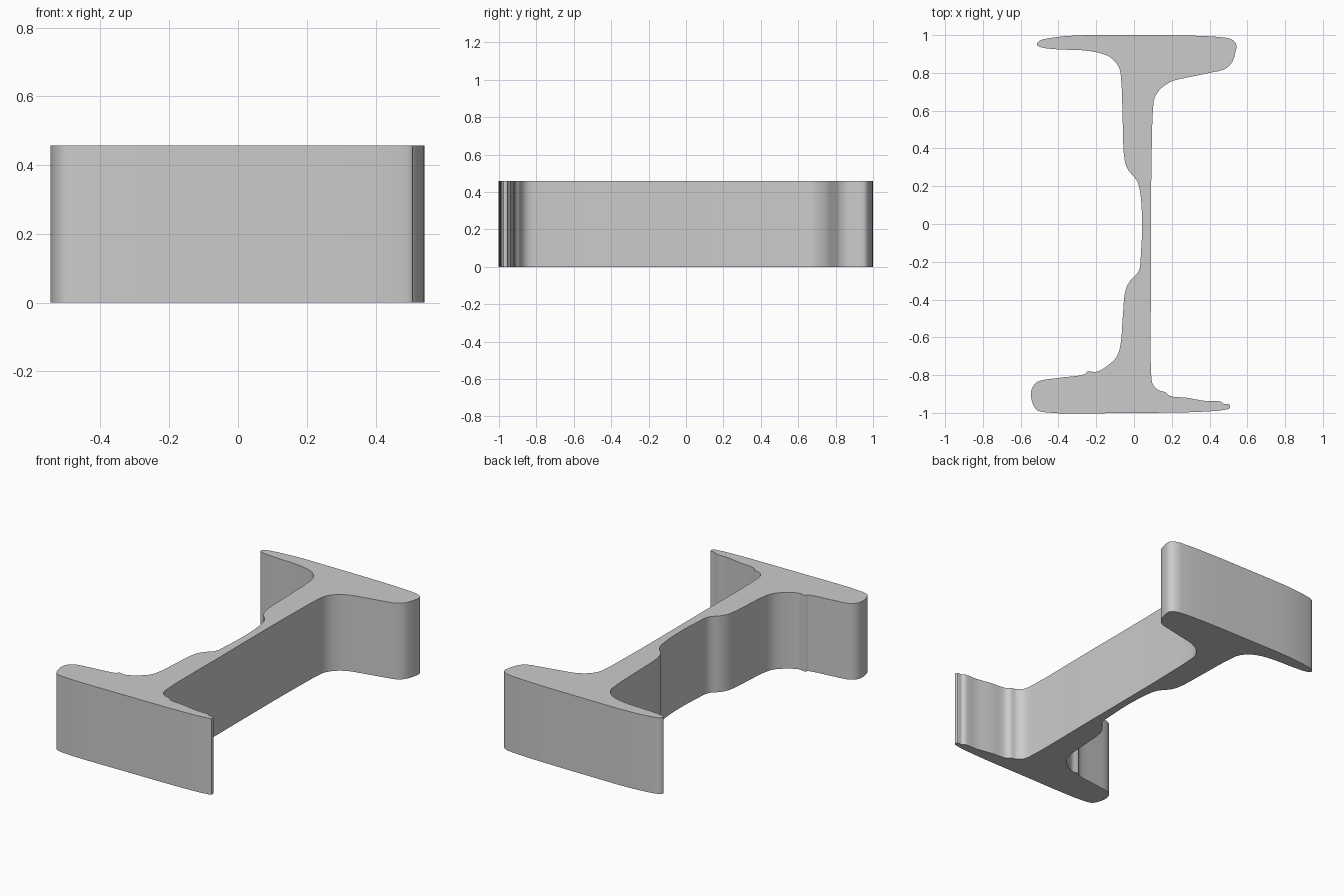
import bpy, bmesh
from math import radians
from mathutils import Vector

if "Cube" in bpy.data.objects:
    bpy.data.objects.remove(bpy.data.objects["Cube"])

HEIGHT = 0.458
STEPS = 4

# Outline seen from above, clockwise, part by part
back_flange = [(-.515, .95), (-.50, .97), (-.44, .985), (-.31, .998), (0, 1), (.28, .998),
               (.45, .99), (.51, .98), (.54, .955), (.535, .90), (.515, .85), (.48, .82),
               (.40, .80), (.29, .777), (.20, .755), (.14, .715), (.11, .67)]
web_right = [(.10, .60), (.095, .45), (.091, .2), (.09, -.3), (.09, -.78), (.10, -.85)]
front_flange = [(.13, -.88), (.165, -.89), (.19, -.91), (.28, -.92), (.38, -.937), (.46, -.94),
                (.475, -.952), (.505, -.955), (.507, -.975), (.47, -.985), (.34, -.995), (0, -1),
                (-.48, -.996), (-.52, -.98), (-.544, -.92), (-.54, -.87), (-.51, -.835),
                (-.40, -.815), (-.26, -.795), (-.245, -.78), (-.20, -.783), (-.14, -.75)]
web_left = [(-.09, -.70), (-.07, -.63), (-.06, -.5), (-.045, -.35), (-.02, -.30), (.025, -.25),
            (.037, -.15), (.043, 0), (.035, .15), (.02, .22), (0, .25), (-.03, .285), (-.05, .34),
            (-.06, .55), (-.067, .75), (-.08, .83), (-.13, .885), (-.23, .915), (-.41, .925),
            (-.49, .935)]


def smooth_loop(points):
    """Closed centripetal Catmull-Rom curve through the points."""
    pts = [Vector(p) for p in points]
    n, out = len(pts), []
    for i in range(n):
        a, b, c, d = (pts[(i + k) % n] for k in (-1, 0, 1, 2))
        t0 = 0
        t1 = t0 + (b - a).length ** 0.5
        t2 = t1 + (c - b).length ** 0.5
        t3 = t2 + (d - c).length ** 0.5
        for s in range(STEPS):
            t = t1 + (t2 - t1) * s / STEPS
            ab = a.lerp(b, (t - t0) / (t1 - t0))
            bc = b.lerp(c, (t - t1) / (t2 - t1))
            cd = c.lerp(d, (t - t2) / (t3 - t2))
            left = ab.lerp(bc, (t - t0) / (t2 - t0))
            right = bc.lerp(cd, (t - t1) / (t3 - t1))
            out.append(left.lerp(right, (t - t1) / (t2 - t1)))
    return out


# Extrude the I-shaped section upwards
outline = smooth_loop(back_flange + web_right + front_flange + web_left)
bm = bmesh.new()
base = bm.faces.new([bm.verts.new((p.x, p.y, 0)) for p in outline])
top = bmesh.ops.extrude_face_region(bm, geom=[base], use_keep_orig=True)
bmesh.ops.translate(bm, vec=(0, 0, HEIGHT),
                    verts=[v for v in top["geom"] if isinstance(v, bmesh.types.BMVert)])
bmesh.ops.recalc_face_normals(bm, faces=bm.faces)
mesh = bpy.data.meshes.new("beam_section")
bm.to_mesh(mesh)
bm.free()

beam = bpy.data.objects.new("beam_section", mesh)
bpy.context.collection.objects.link(beam)
bpy.context.view_layer.objects.active = beam
beam.select_set(True)
bpy.ops.object.shade_smooth_by_angle(angle=radians(30))
